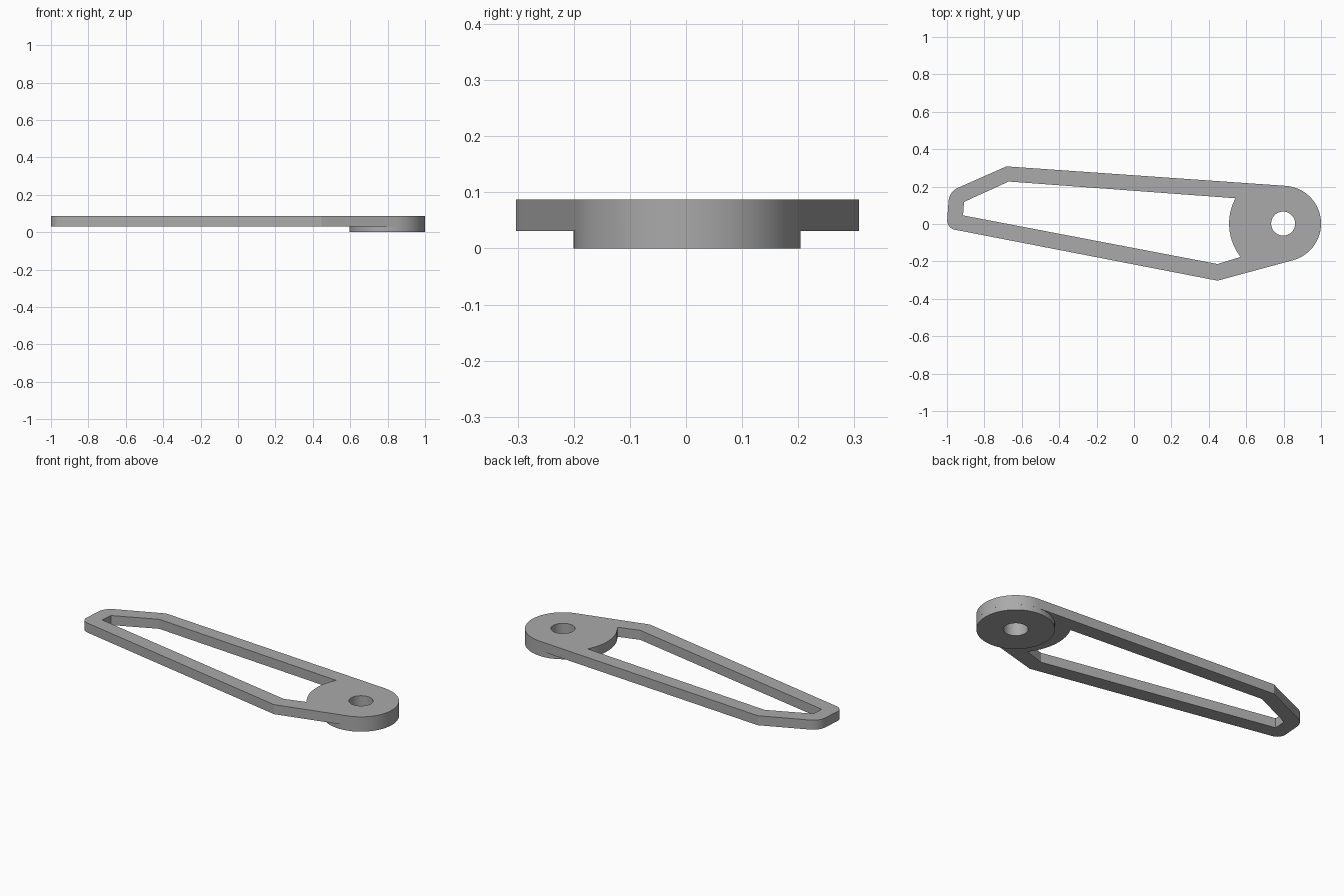
import bpy, bmesh, math
from mathutils import Vector

cube = bpy.data.objects.get("Cube")
if cube:
    bpy.data.objects.remove(cube, do_unlink=True)

HUB = Vector((0.7975, 0.002))
HUB_R, BORE_R, WEB_R = 0.2025, 0.064, 0.289
STEP, TOP = 0.031, 0.087

grey = bpy.data.materials.new("plain grey")
grey.use_nodes = True
colour = (0.4, 0.4, 0.4, 1)
grey.diffuse_color = colour
grey.node_tree.nodes["Principled BSDF"].inputs["Base Color"].default_value = colour


def arc(radius, start, end, steps):
    """Points about the hub centre, angles in degrees."""
    angles = [math.radians(start + (end - start) * i / steps) for i in range(steps + 1)]
    return [HUB + radius * Vector((math.cos(a), math.sin(a))) for a in angles]


def circle(radius, steps=64):
    return arc(radius, 0, 360, steps)[:-1]


def fillet(before, corner, after, reach, steps=8):
    """Round a corner with a tangent arc that starts at reach from it."""
    b, c, a = Vector(before), Vector(corner), Vector(after)
    u, v = (b - c).normalized(), (a - c).normalized()
    half = u.angle(v) / 2
    radius = reach * math.tan(half)
    centre = c + (u + v).normalized() * (reach / math.cos(half))
    start, end = c + u * reach - centre, c + v * reach - centre
    return [centre + start.slerp(end, i / steps).normalized() * radius
            for i in range(steps + 1)]


def plate(name, loops, z0, z1):
    """Flat plate with holes, extruded from z0 to z1."""
    bm = bmesh.new()
    for loop in loops:
        vs = [bm.verts.new((p[0], p[1], z0)) for p in loop]
        for i, v in enumerate(vs):
            bm.edges.new((v, vs[(i + 1) % len(vs)]))
    bmesh.ops.triangle_fill(bm, edges=bm.edges[:], use_beauty=True)
    lifted = bmesh.ops.extrude_face_region(bm, geom=bm.faces[:], use_keep_orig=True)
    verts = [g for g in lifted["geom"] if isinstance(g, bmesh.types.BMVert)]
    bmesh.ops.translate(bm, verts=verts, vec=(0, 0, z1 - z0))
    bmesh.ops.recalc_face_normals(bm, faces=bm.faces[:])
    mesh = bpy.data.meshes.new(name)
    bm.to_mesh(mesh)
    bm.free()
    mesh.materials.append(grey)
    obj = bpy.data.objects.new(name, mesh)
    bpy.context.collection.objects.link(obj)
    bpy.ops.object.select_all(action="DESELECT")
    obj.select_set(True)
    bpy.context.view_layer.objects.active = obj
    bpy.ops.object.shade_smooth_by_angle(angle=math.radians(20))
    return obj


# Arm outline: hub end arc, long edges, rounded narrow end
upper, lower = (-0.682, 0.308), (0.4465, -0.303)
tip_top, tip_low = (-0.988, 0.173), (-1.002, -0.022)
outline = (arc(HUB_R, -74.5, 86, 40) + [upper]
           + fillet(upper, tip_top, tip_low, 0.05)
           + fillet(tip_top, tip_low, lower, 0.045) + [lower])

# Window opening, closed by the curved web around the hub
window = arc(WEB_R, 152, 218, 20) + [(0.4465, -0.214), (-0.914, 0.046),
                                     (-0.909, 0.118), (-0.67, 0.227)]

plate("arm_frame", [outline, window, circle(BORE_R)], STEP, TOP)

# Raised boss under the hub
plate("hub_boss", [circle(HUB_R), circle(BORE_R)], 0, STEP)
